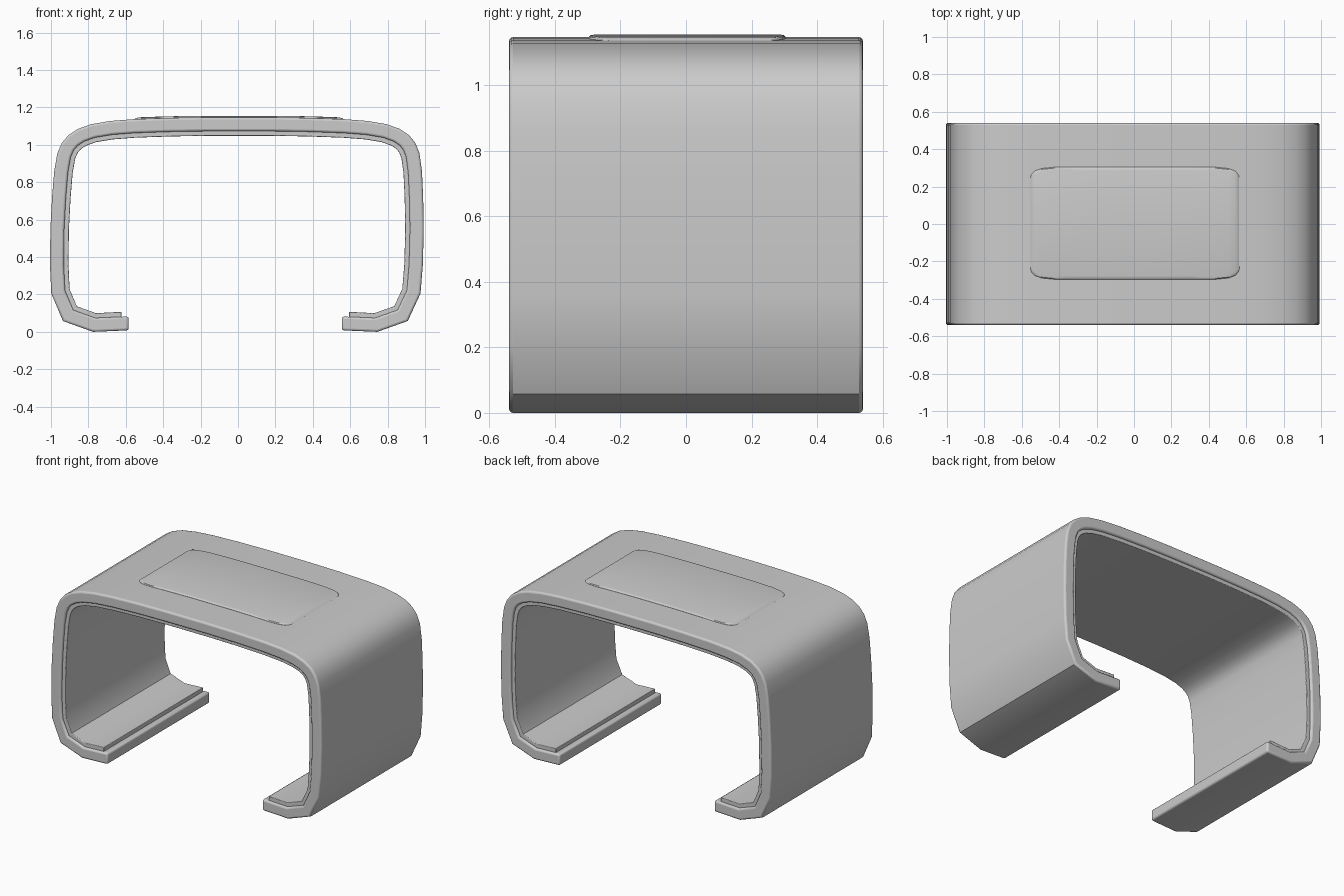
import bpy, bmesh
from mathutils import Vector

if "Cube" in bpy.data.objects:
    bpy.data.objects.remove(bpy.data.objects["Cube"])

# Right half of the outer outline (x, z), from the open end up to the crown
HALF = [(0.57, 0.008), (0.76, 0.0), (0.922, 0.058), (0.987, 0.205), (0.997, 0.36),
        (0.998, 0.55), (0.992, 0.72), (0.983, 0.86), (0.968, 0.955), (0.945, 1.01),
        (0.91, 1.052), (0.86, 1.085), (0.79, 1.11), (0.69, 1.127), (0.56, 1.137),
        (0.36, 1.144), (0.15, 1.147)]


def lean(x, z):
    # the body leans very slightly towards +x with height
    return Vector((x - 0.015 + 0.018 * z, z))


OUTER = [lean(x, z) for x, z in HALF] + [lean(-x, z) for x, z in reversed(HALF)]


def offset(path, d):
    # mitred inward offset of an open path
    out = []
    for i, p in enumerate(path):
        a = (p - path[i - 1]).normalized() if i else None
        b = (path[i + 1] - p).normalized() if i < len(path) - 1 else None
        a, b = a or b, b or a
        na, nb = Vector((-a.y, a.x)), Vector((-b.y, b.x))
        n = (na + nb).normalized()
        out.append(p + n * d / n.dot(na))
    return out


def finish(name, bm, bevel=0):
    bmesh.ops.recalc_face_normals(bm, faces=bm.faces)
    me = bpy.data.meshes.new(name)
    bm.to_mesh(me)
    bm.free()
    ob = bpy.data.objects.new(name, me)
    bpy.context.collection.objects.link(ob)
    bpy.ops.object.select_all(action='DESELECT')
    ob.select_set(True)
    bpy.context.view_layer.objects.active = ob
    if bevel:
        m = ob.modifiers.new("bevel", 'BEVEL')
        m.width, m.segments = bevel, 3
        m.limit_method, m.angle_limit = 'ANGLE', 1.1
    bpy.ops.object.shade_smooth_by_angle(angle=0.6)
    return ob


def loft(name, rings, bevel=0):
    # skin closed rings of equal length and cap both ends
    bm = bmesh.new()
    vs = [[bm.verts.new(p) for p in r] for r in rings]
    n = len(vs[0])
    for r, s in zip(vs, vs[1:]):
        for i in range(n):
            j = (i + 1) % n
            bm.faces.new((r[i], r[j], s[j], s[i]))
    bm.faces.new(vs[0])
    bm.faces.new(reversed(vs[-1]))
    return finish(name, bm, bevel)


def band(name, d0, d1, hy, trim, bevel):
    a, b = offset(OUTER, d0), offset(OUTER, d1)
    for path in (a, b):
        path[0].x = OUTER[0].x + trim
        path[-1].x = OUTER[-1].x - trim
    rings = [[(p.x, -hy, p.y), (p.x, hy, p.y), (q.x, hy, q.y), (q.x, -hy, q.y)]
             for p, q in zip(a, b)]
    return loft(name, rings, bevel)


# Outer shell and the thin liner inside it
band("outer_shell", 0.0, 0.074, 0.54, 0.0, 0.012)
band("inner_liner", 0.068, 0.099, 0.524, 0.038, 0.004)


# Raised panel on top, following the crown of the shell
def crown(x):
    pts = sorted((p.x, p.y) for p in OUTER if p.y > 1.1)
    for (x0, z0), (x1, z1) in zip(pts, pts[1:]):
        if x0 <= x <= x1:
            return z0 + (z1 - z0) * (x - x0) / (x1 - x0)


COLS = [(0.56, 0.245, -0.002), (0.552, 0.262, 0.005), (0.535, 0.28, 0.009),
        (0.5, 0.293, 0.009), (0.43, 0.3, 0.009), (0.3, 0.3, 0.009), (0.15, 0.3, 0.008)]
cols = [(-x, w, h) for x, w, h in COLS] + [(x, w, h) for x, w, h in reversed(COLS)]
rings = []
for x, w, h in cols:
    x, z = x + 0.005, crown(x + 0.005)
    side = [(w, -0.02), (w, min(h, 0.001)), (w - 0.005, h * 0.7), (w - 0.018, h)]
    rings.append([(x, 0.004 + y, z + dz) for y, dz in side]
                 + [(x, 0.004 - y, z + dz) for y, dz in reversed(side)])
loft("top_panel", rings)
